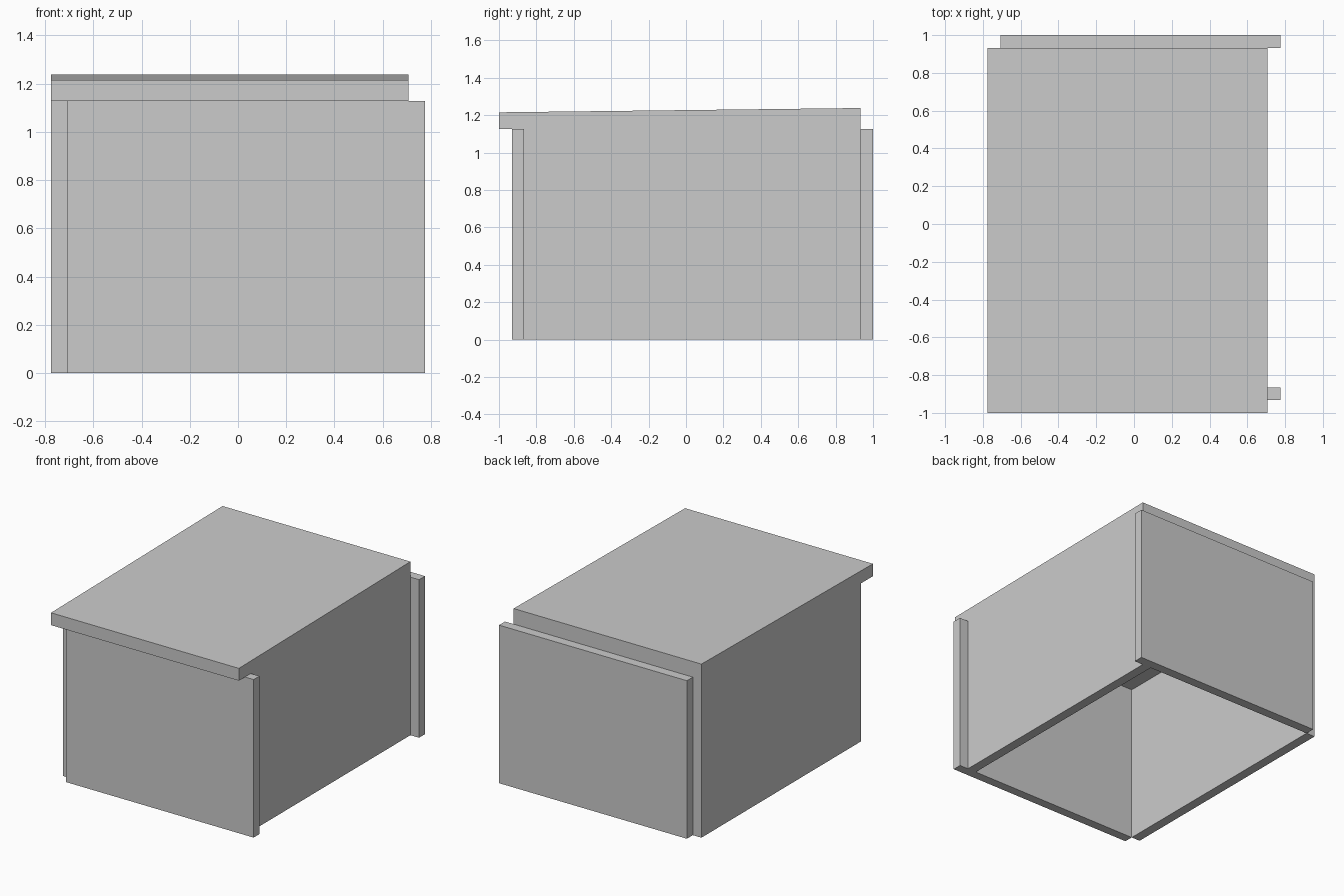
import bpy
import bmesh

if "Cube" in bpy.data.objects:
    bpy.data.objects.remove(bpy.data.objects["Cube"])

grey = bpy.data.materials.new("plain grey")
grey.diffuse_color = (0.6, 0.6, 0.6, 1.0)
grey.use_nodes = True
grey.node_tree.nodes["Principled BSDF"].inputs["Base Color"].default_value = grey.diffuse_color


def slab(name, x, y, z, back_rise=0.0):
    """Box from axis ranges; back_rise lifts the rear top edge."""
    bm = bmesh.new()
    bmesh.ops.create_cube(bm, size=1.0)
    for v in bm.verts:
        sx, sy, sz = (c > 0 for c in v.co)
        v.co = (x[sx], y[sy], z[sz] + (back_rise if sy and sz else 0.0))
    mesh = bpy.data.meshes.new(name)
    bm.to_mesh(mesh)
    bm.free()
    mesh.materials.append(grey)
    obj = bpy.data.objects.new(name, mesh)
    bpy.context.collection.objects.link(obj)
    return obj


HEIGHT = 1.127
HALF_WIDTH, INNER = 0.775, 0.707   # outer and stepped-in wall lines
FRONT, FRONT_IN = -0.931, -0.866
BACK_IN, BACK = 0.933, 1.0

# Front and back panels, shifted right so they run past the right wall
for name, y in (("front_wall", (FRONT, FRONT_IN)), ("back_wall", (BACK_IN, BACK))):
    slab(name, (-INNER, HALF_WIDTH), y, (0.0, HEIGHT))

# Side panels between the front and back planes
for name, x in (("left_wall", (-HALF_WIDTH, -INNER)), ("right_wall", (INNER - 0.068, INNER))):
    slab(name, x, (FRONT_IN, BACK_IN), (0.0, HEIGHT))

# Roof slab, overhanging the front and rising gently to the back
slab("roof", (-HALF_WIDTH, INNER), (-1.0, BACK_IN), (HEIGHT, 1.215), back_rise=0.023)
